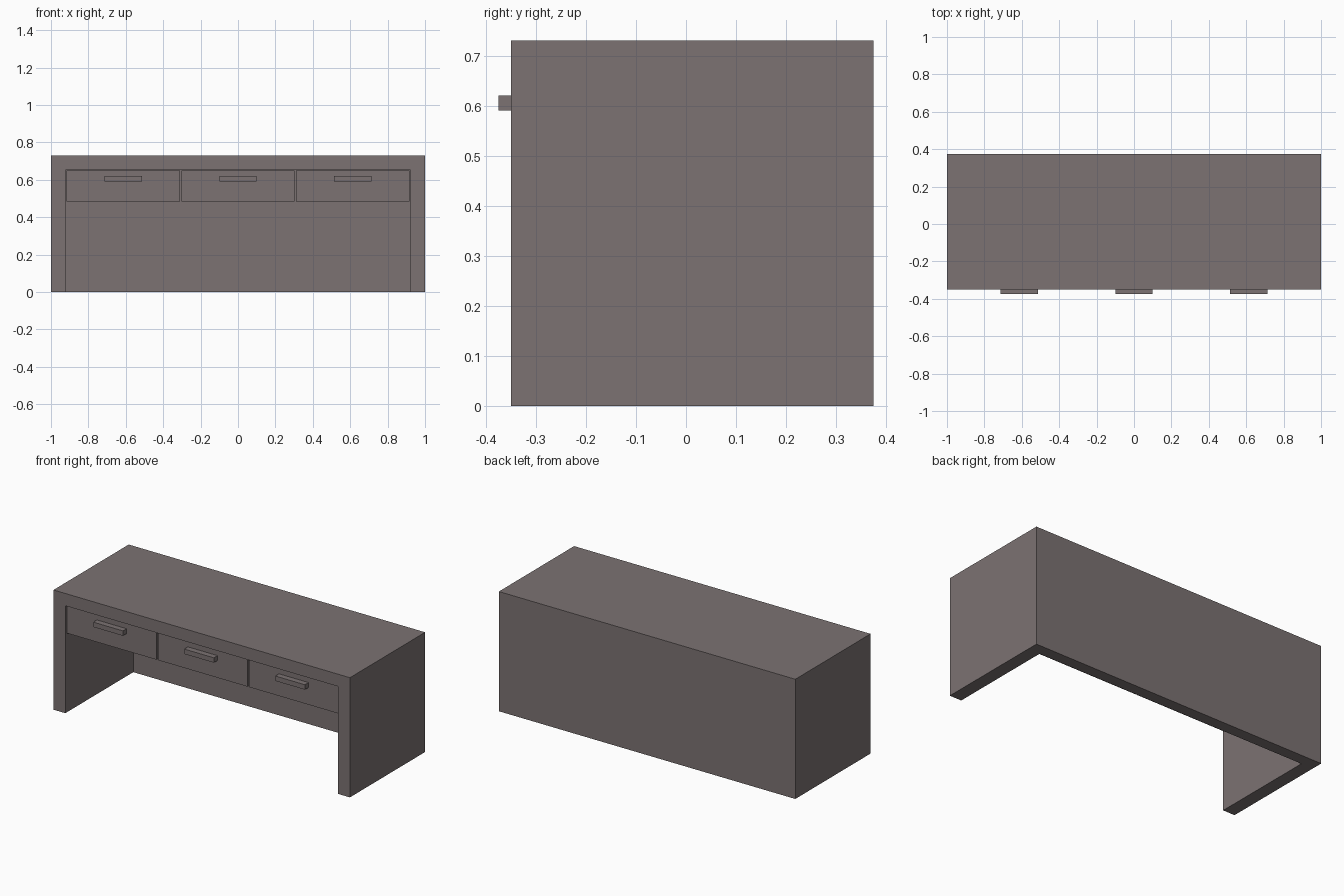
import bpy

if "Cube" in bpy.data.objects:
    bpy.data.objects.remove(bpy.data.objects["Cube"])

wood = bpy.data.materials.new("dark_wood")
wood.diffuse_color = (0.20, 0.17, 0.17, 1)
wood.use_nodes = True
wood.node_tree.nodes["Principled BSDF"].inputs["Base Color"].default_value = wood.diffuse_color


def box(name, x, y, z):
    """Box from (min, max) ranges on each axis."""
    bpy.ops.mesh.primitive_cube_add(size=1, location=[sum(r) / 2 for r in (x, y, z)])
    ob = bpy.context.object
    ob.name = name
    ob.scale = [r[1] - r[0] for r in (x, y, z)]
    bpy.ops.object.transform_apply(location=False, rotation=False, scale=True)
    ob.data.materials.append(wood)
    return ob


# Desk body: one block hollowed from the front and below,
# leaving the top, two side panels and the back panel
body = box("desk_body", (-1, 1), (-0.35, 0.375), (0, 0.73))
cutter = box("knee_space_cutter", (-0.92, 0.92), (-0.5, 0.305), (-0.2, 0.655))
cut = body.modifiers.new("knee_space", 'BOOLEAN')
cut.operation = 'DIFFERENCE'
cut.solver = 'EXACT'
cut.object = cutter
bpy.context.view_layer.objects.active = body
bpy.ops.object.modifier_apply(modifier=cut.name)
bpy.data.objects.remove(cutter)

# Three drawers, slightly recessed, each with a bar handle
for side, cx in (("left", -0.614), ("middle", 0), ("right", 0.614)):
    box(f"{side}_drawer", (cx - 0.303, cx + 0.303), (-0.34, 0.30), (0.485, 0.65))
    box(f"{side}_handle", (cx - 0.1, cx + 0.1), (-0.375, -0.34), (0.59, 0.62))
